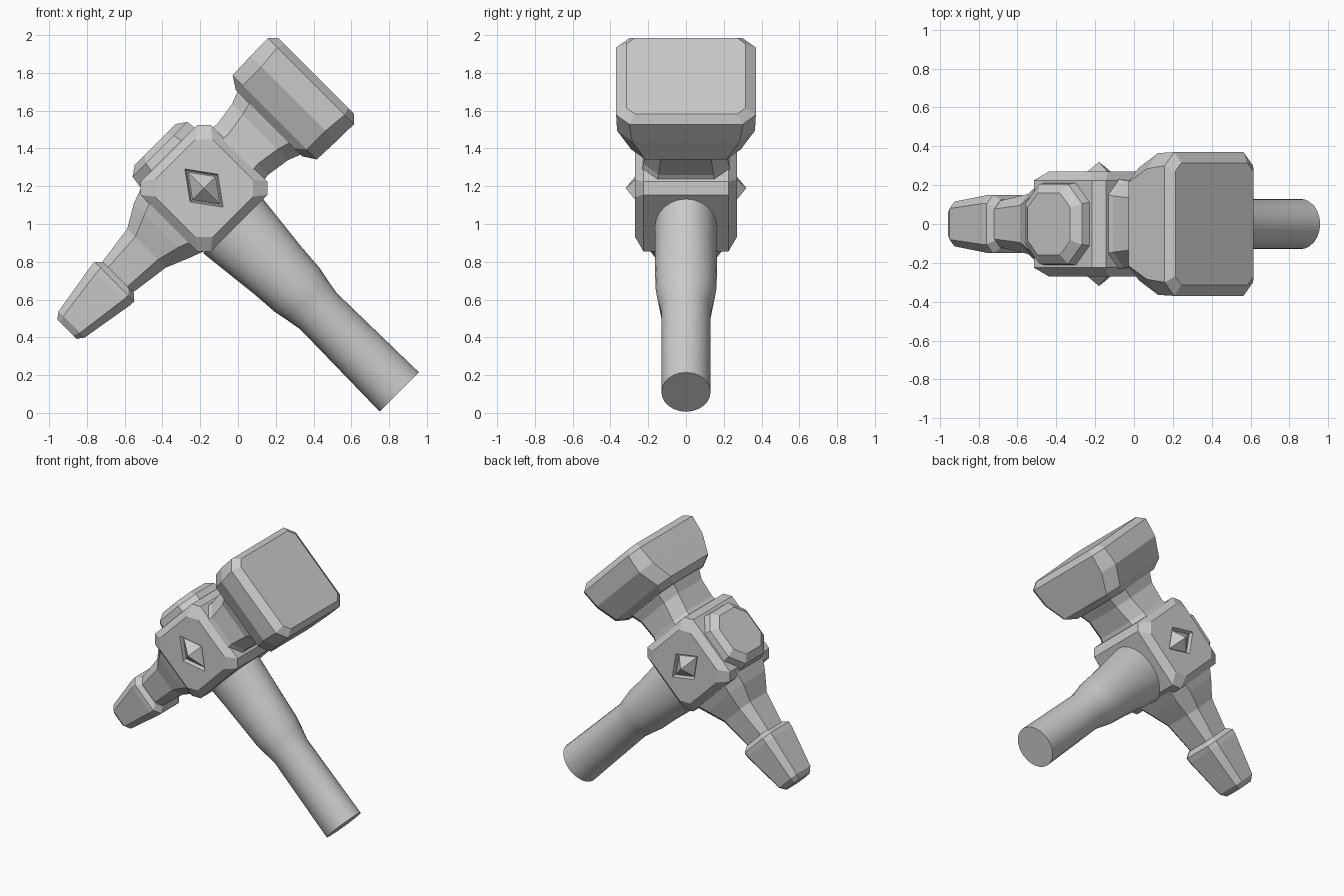
import bpy, math
from mathutils import Matrix, Vector

if "Cube" in bpy.data.objects:
    bpy.data.objects.remove(bpy.data.objects["Cube"])

# Tilted frame: local x = striking axis, y = depth, z = away from the handle
s = math.sqrt(0.5)
FRAME = Matrix(((s, 0, -s, -0.18), (0, 1, 0, 0), (s, 0, s, 1.19), (0, 0, 0, 1)))
# Map (p, q, t) to local coordinates, t running along the loft axis
ALONG = {'x': lambda p, q, t: (t, p, q),
         'y': lambda p, q, t: (p, t, q),
         'z': lambda p, q, t: (p, q, t)}


def loft(name, axis, rings):
    """Skin a list of (t, [(p, q), ...]) sections and cap the ends."""
    n = len(rings[0][1])
    verts = [FRAME @ Vector(ALONG[axis](p, q, t)) for t, pts in rings for p, q in pts]
    faces = [tuple(range(n)), tuple(range(len(verts) - n, len(verts)))]
    for r in range(len(rings) - 1):
        for i in range(n):
            j = (i + 1) % n
            faces.append((r * n + i, r * n + j, (r + 1) * n + j, (r + 1) * n + i))
    me = bpy.data.meshes.new(name)
    me.from_pydata(verts, [], faces)
    ob = bpy.data.objects.new(name, me)
    bpy.context.collection.objects.link(ob)
    bpy.context.view_layer.objects.active = ob
    bpy.ops.object.select_all(action='DESELECT')
    ob.select_set(True)
    bpy.ops.object.mode_set(mode='EDIT')
    bpy.ops.mesh.select_all(action='SELECT')
    bpy.ops.mesh.remove_doubles(threshold=0.0001)
    bpy.ops.mesh.normals_make_consistent(inside=False)
    bpy.ops.object.mode_set(mode='OBJECT')
    return ob


def octagon(p, q, c, oq=0.0):
    """Rectangle of half sizes p, q with corners cut by c."""
    return [(x, y + oq) for x, y in
            ((p, q - c), (p - c, q), (c - p, q), (-p, q - c),
             (-p, c - q), (c - p, -q), (p - c, -q), (p, c - q))]


def ellipse(p, q, n, op=0.0):
    return [(op + p * math.cos(2 * math.pi * i / n), q * math.sin(2 * math.pi * i / n))
            for i in range(n)]


def diamond(k):
    return [(0.105 * k, 0), (0, 0.145 * k), (-0.105 * k, 0), (0, -0.145 * k)]


# Central block
block = loft('center_block', 'y', [
    (t, octagon(h, h, c)) for t, h, c in
    ((-0.27, 0.215, 0.065), (-0.225, 0.262, 0.05), (0.225, 0.262, 0.05), (0.27, 0.215, 0.065))])

# Pyramid studs, each sitting in a diamond recess
for side, sgn in (('front', -1), ('back', 1)):
    cutter = loft(side + '_recess_cutter', 'y',
                  [(sgn * 0.245, diamond(0.9)), (sgn * 0.30, diamond(1.1))])
    cutter.hide_render = True
    cutter.hide_set(True)
    mod = block.modifiers.new(side + '_recess', 'BOOLEAN')
    mod.operation = 'DIFFERENCE'
    mod.object = cutter
    mod.solver = 'EXACT'
    loft(side + '_stud', 'y', [(sgn * 0.235, diamond(0.85)), (sgn * 0.25, diamond(0.82)),
                               (sgn * 0.32, diamond(0.0))])

# Neck and large striking head
loft('head_neck', 'x', [(t, octagon(y, z, c)) for t, y, z, c in
     ((0.22, 0.24, 0.20, 0.08), (0.29, 0.225, 0.19, 0.08),
      (0.42, 0.215, 0.21, 0.08), (0.51, 0.24, 0.245, 0.09))])
loft('striking_head', 'x', [(t, octagon(y, z, c)) for t, y, z, c in
     ((0.487, 0.24, 0.25, 0.06), (0.53, 0.29, 0.315, 0.075), (0.67, 0.365, 0.32, 0.08),
      (0.80, 0.37, 0.322, 0.07), (0.84, 0.315, 0.285, 0.045))])

# Tapering arm and its blunt tip
loft('tip_arm', 'x', [(t, octagon(y, z, c, o)) for t, y, z, c, o in
     ((-0.24, 0.23, 0.235, 0.08, 0), (-0.32, 0.205, 0.205, 0.08, 0),
      (-0.44, 0.155, 0.145, 0.06, -0.01), (-0.69, 0.115, 0.11, 0.04, -0.01))])
loft('blunt_tip', 'x', [(t, octagon(y, z, c, -0.015)) for t, y, z, c in
     ((-0.655, 0.125, 0.115, 0.04), (-0.685, 0.15, 0.148, 0.045), (-0.72, 0.15, 0.146, 0.045),
      (-1.005, 0.115, 0.098, 0.035), (-1.042, 0.085, 0.072, 0.025))])

# Faceted cap opposite the handle
loft('top_cap', 'z', [(t, [(p - 0.02, q) for p, q in octagon(h, w, c)]) for t, h, w, c in
     ((0.24, 0.215, 0.215, 0.10), (0.31, 0.205, 0.205, 0.10), (0.345, 0.155, 0.16, 0.075))])

# Handle swelling toward the block
handle = loft('handle', 'z', [(t, ellipse(p, q, 24, -0.032)) for t, p, q in
     ((-0.24, 0.215, 0.165), (-0.40, 0.197, 0.165), (-0.58, 0.177, 0.165),
      (-0.73, 0.166, 0.16), (-0.80, 0.152, 0.15), (-0.89, 0.136, 0.13), (-1.495, 0.147, 0.13))])
bpy.ops.object.shade_smooth_by_angle(angle=math.radians(30))
